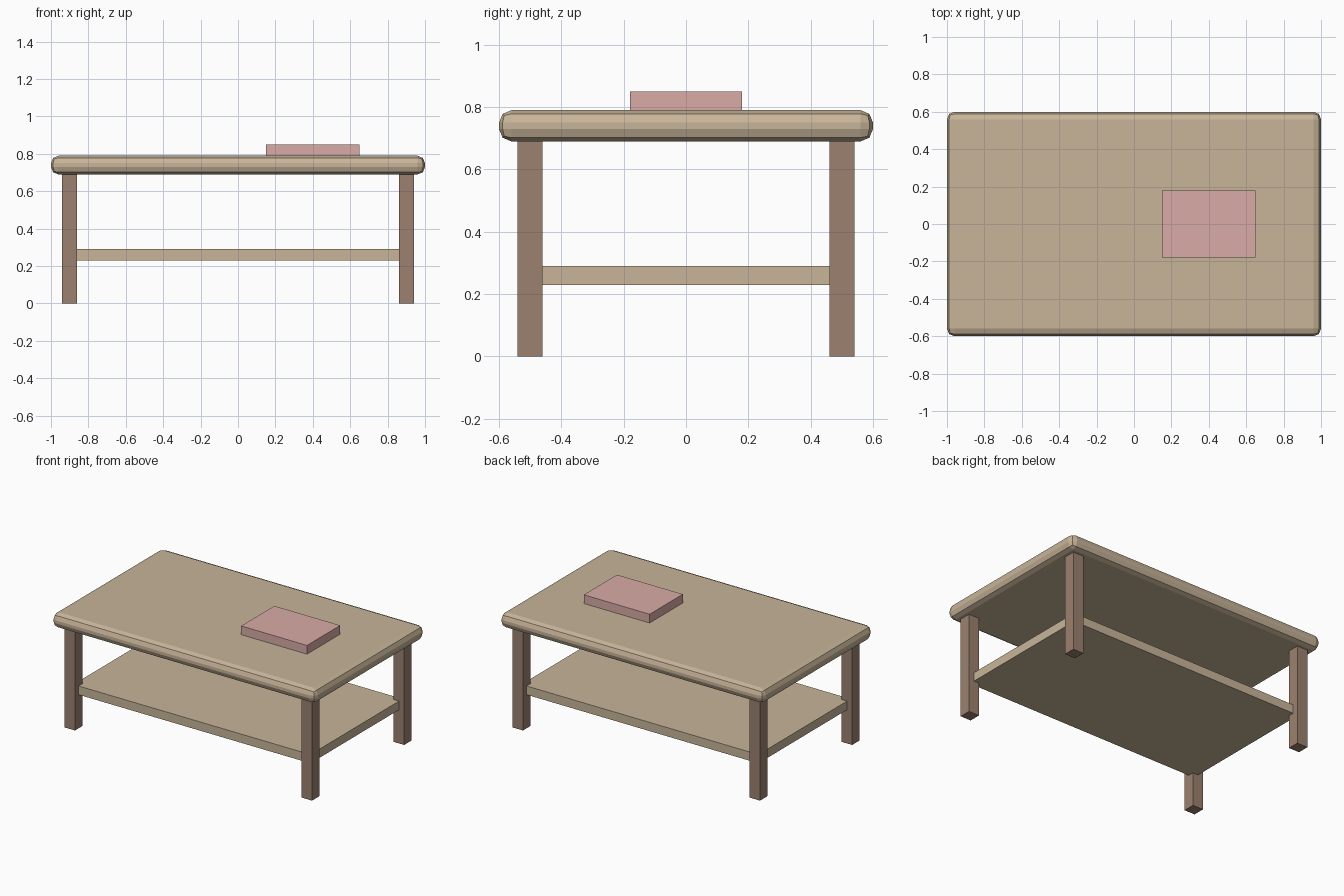
import bpy

if "Cube" in bpy.data.objects:
    bpy.data.objects.remove(bpy.data.objects["Cube"])


def material(name, rgb):
    m = bpy.data.materials.new(name)
    m.diffuse_color = (*rgb, 1.0)
    m.use_nodes = True
    m.node_tree.nodes["Principled BSDF"].inputs["Base Color"].default_value = m.diffuse_color
    return m


def box(name, size, center, mat):
    bpy.ops.mesh.primitive_cube_add(size=1, location=center)
    ob = bpy.context.object
    ob.name = name
    ob.scale = size
    bpy.ops.object.transform_apply(location=False, rotation=False, scale=True)
    ob.data.materials.append(mat)
    return ob


light_wood = material("light_wood", (0.58, 0.46, 0.32))
dark_wood = material("dark_wood", (0.33, 0.22, 0.16))
pink = material("pink_cover", (0.69, 0.41, 0.38))

# Table top with rounded rim
top = box("table_top", (2.0, 1.2, 0.1), (0, 0, 0.74), light_wood)
bevel = top.modifiers.new("rounded_rim", 'BEVEL')
bevel.width = 0.04
bevel.segments = 2

# Four square legs
for side, x in (("left", -0.9), ("right", 0.9)):
    for end, y in (("front", -0.5), ("back", 0.5)):
        box(f"{end}_{side}_leg", (0.08, 0.08, 0.69), (x, y, 0.345), dark_wood)

# Lower shelf, its corners let into the legs
box("shelf", (1.8, 1.0, 0.06), (0, 0, 0.26), light_wood)

# Book lying on the table
box("book", (0.5, 0.36, 0.06), (0.4, 0, 0.82), pink)
